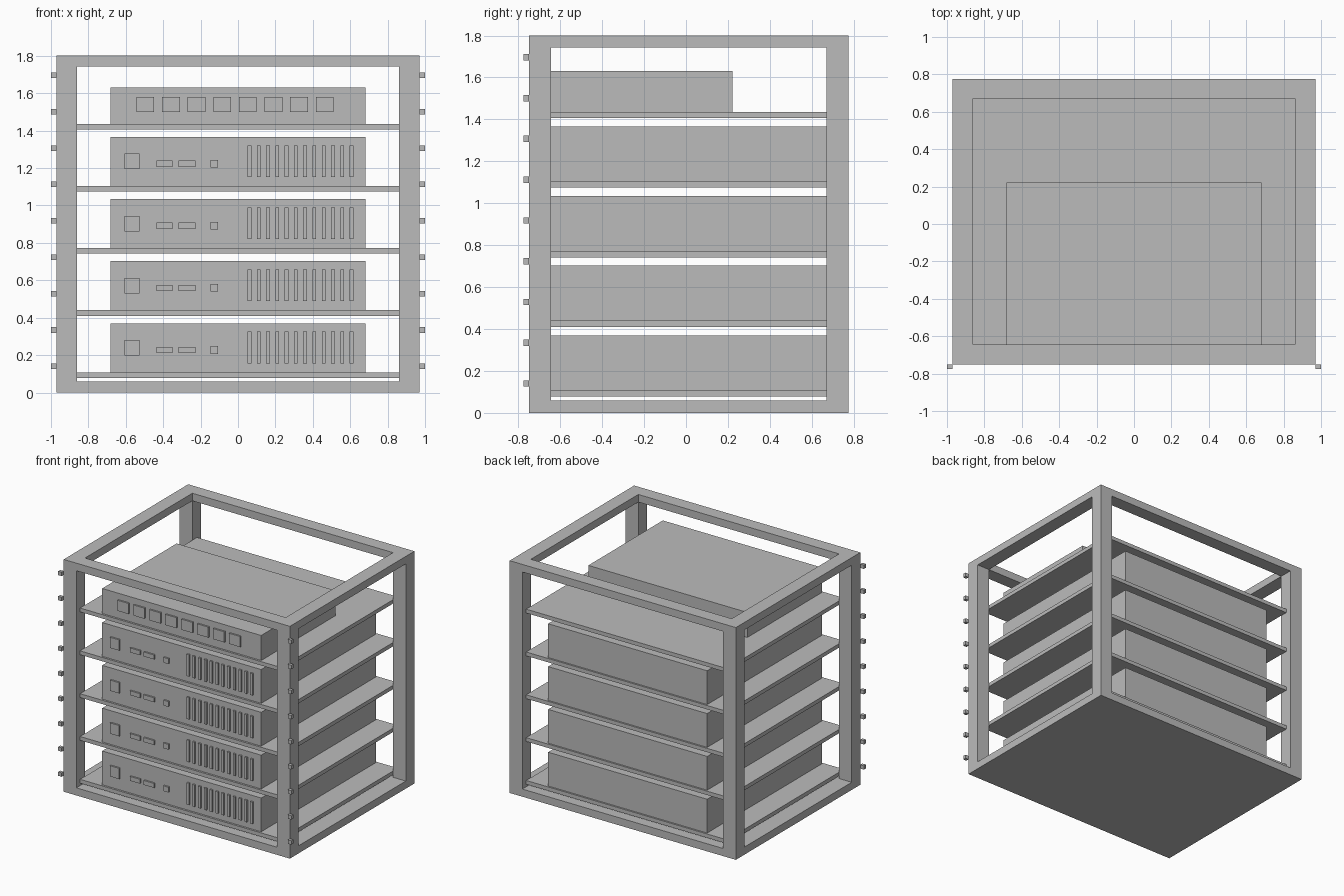
import bpy
import bmesh

cube = bpy.data.objects.get("Cube")
if cube:
    bpy.data.objects.remove(cube, do_unlink=True)

grey = bpy.data.materials.new("plain_grey")
grey.use_nodes = True
grey.diffuse_color = (0.5, 0.5, 0.5, 1)
grey.node_tree.nodes["Principled BSDF"].inputs["Base Color"].default_value = (0.5, 0.5, 0.5, 1)


def build(name, boxes):
    """Make one object out of boxes given as (x range, y range, z range)."""
    bm = bmesh.new()
    for xs, ys, zs in boxes:
        verts = bmesh.ops.create_cube(bm, size=1)["verts"]
        for v in verts:
            v.co = [r[0] if c < 0 else r[1] for r, c in zip((xs, ys, zs), v.co)]
    mesh = bpy.data.meshes.new(name)
    bm.to_mesh(mesh)
    bm.free()
    mesh.materials.append(grey)
    obj = bpy.data.objects.new(name, mesh)
    bpy.context.collection.objects.link(obj)
    return obj


def mirrored(a, b):
    return [(a, b), (-b, -a)]


# Main dimensions
OUT, INN = 0.97, 0.861
FRONT, FRONT_IN, BACK_IN, BACK = -0.75, -0.645, 0.67, 0.775
FLOOR, BEAM, TOP = 0.059, 1.742, 1.801
depths = [(FRONT, FRONT_IN), (BACK_IN, BACK)]
sides = mirrored(INN, OUT)

# Open frame: solid base, corner posts, top ring
build("base_plate", [((-OUT, OUT), (FRONT, BACK), (0, FLOOR))])
build("corner_posts", [(x, y, (FLOOR, BEAM)) for x in sides for y in depths])
build("top_ring", [((-OUT, OUT), y, (BEAM, TOP)) for y in depths]
      + [(x, (FRONT_IN, BACK_IN), (BEAM, TOP)) for x in sides])

# Rail studs on the two front corners
stud_z = [0.14 + 0.1945 * i for i in range(9)]
build("rail_studs", [(x, (FRONT - 0.025, FRONT), (z - 0.015, z + 0.015))
                     for x in mirrored(OUT, 1.0) for z in stud_z])

# Shelves reach between the posts, with a server unit on all but the highest
STEP, SHELF, THICK, HALF = 0.332, 0.078, 0.03, 0.682
shelf_y = (-0.705, 0.728)
unit_y = (-0.69, 0.715)
raised = (unit_y[0] - 0.013, unit_y[0])
for i in range(5):
    low = SHELF + STEP * i
    z = low + THICK
    build(f"shelf_{i + 1}", [((-INN, INN), shelf_y, (low, z))])
    if i == 4:
        break
    build(f"server_{i + 1}", [((-HALF, HALF), unit_y, (z, z + 0.262))])
    build(f"power_button_{i + 1}", [((-0.607, -0.527), raised, (z + 0.09, z + 0.173))])
    build(f"ports_{i + 1}", [(x, raised, (z + 0.102, z + 0.136))
                             for x in ((-0.436, -0.35), (-0.318, -0.227))])
    build(f"indicator_{i + 1}", [((-0.148, -0.106), raised, (z + 0.099, z + 0.14))])
    build(f"vent_slats_{i + 1}", [((0.051 + 0.0496 * k, 0.071 + 0.0496 * k), raised,
                                   (z + 0.048, z + 0.217)) for k in range(12)])

# Shallow network switch on the highest shelf
build("network_switch", [((-HALF, HALF), (unit_y[0], 0.222), (z, 1.63))])
build("switch_ports", [((-0.543 + 0.137 * k, -0.448 + 0.137 * k), raised, (1.499, 1.581))
                       for k in range(8)])
